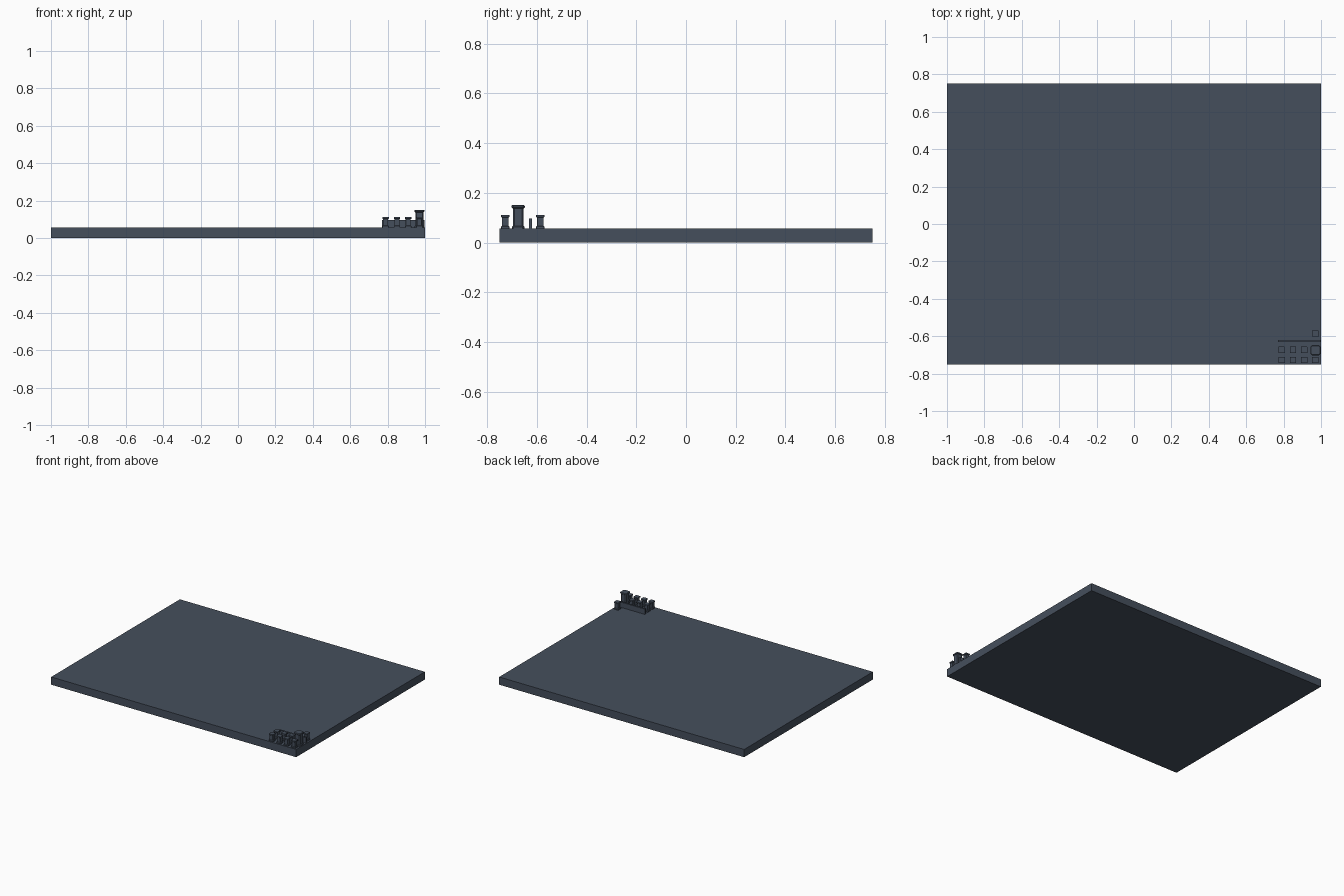
import bpy, bmesh

if "Cube" in bpy.data.objects:
    bpy.data.objects.remove(bpy.data.objects["Cube"])


def material(name, col):
    m = bpy.data.materials.new(name)
    m.diffuse_color = (*col, 1)
    m.use_nodes = True
    m.node_tree.nodes["Principled BSDF"].inputs["Base Color"].default_value = m.diffuse_color
    return m


slate = material("slate blue grey", (0.060, 0.078, 0.108))
TOP = 0.057


def block(name, x0, x1, y0, y1, z0, z1):
    bpy.ops.mesh.primitive_cube_add(size=1, location=((x0 + x1) / 2, (y0 + y1) / 2, (z0 + z1) / 2))
    o = bpy.context.object
    o.name = name
    o.scale = (x1 - x0, y1 - y0, z1 - z0)
    bpy.ops.object.transform_apply(location=False, rotation=False, scale=True)
    o.data.materials.append(slate)
    return o


def pillar(name, x, y, rings, cut):
    """Stack of square rings (half width, z) with chamfered corners."""
    bm = bmesh.new()
    prev = None
    for w, z in rings:
        c = w * cut
        pts = [(w, -w + c), (w, w - c), (w - c, w), (-w + c, w),
               (-w, w - c), (-w, -w + c), (-w + c, -w), (w - c, -w)]
        ring = [bm.verts.new((px, py, z)) for px, py in pts]
        if prev:
            for i in range(8):
                j = (i + 1) % 8
                bm.faces.new((prev[i], prev[j], ring[j], ring[i]))
        else:
            bm.faces.new(ring[::-1])
        prev = ring
    bm.faces.new(prev)
    me = bpy.data.meshes.new(name)
    bm.to_mesh(me)
    bm.free()
    o = bpy.data.objects.new(name, me)
    o.location = (x, y, 0)
    bpy.context.collection.objects.link(o)
    me.materials.append(slate)


# base slab
block("base_slab", -1, 1, -0.75, 0.75, 0, TOP)

# low wall behind the pillars
block("low_wall", 0.77, 0.996, -0.631, -0.619, TOP, 0.096)

# short flared pillars
short = [(0.017, TOP), (0.017, 0.064), (0.0135, 0.067),
         (0.0135, 0.100), (0.017, 0.103), (0.017, 0.111)]
spots = [(x, -0.727) for x in (0.789, 0.850, 0.910, 0.970)]
spots += [(x, -0.673) for x in (0.789, 0.850, 0.910)]
spots += [(0.970, -0.586)]
for x, y in spots:
    pillar("short_pillar", x, y, short, 0.08)

# tall flared pillar
tall = [(0.026, TOP), (0.026, 0.063), (0.022, 0.067), (0.022, 0.137),
        (0.027, 0.141), (0.027, 0.147), (0.024, 0.150)]
pillar("tall_pillar", 0.970, -0.675, tall, 0.3)
